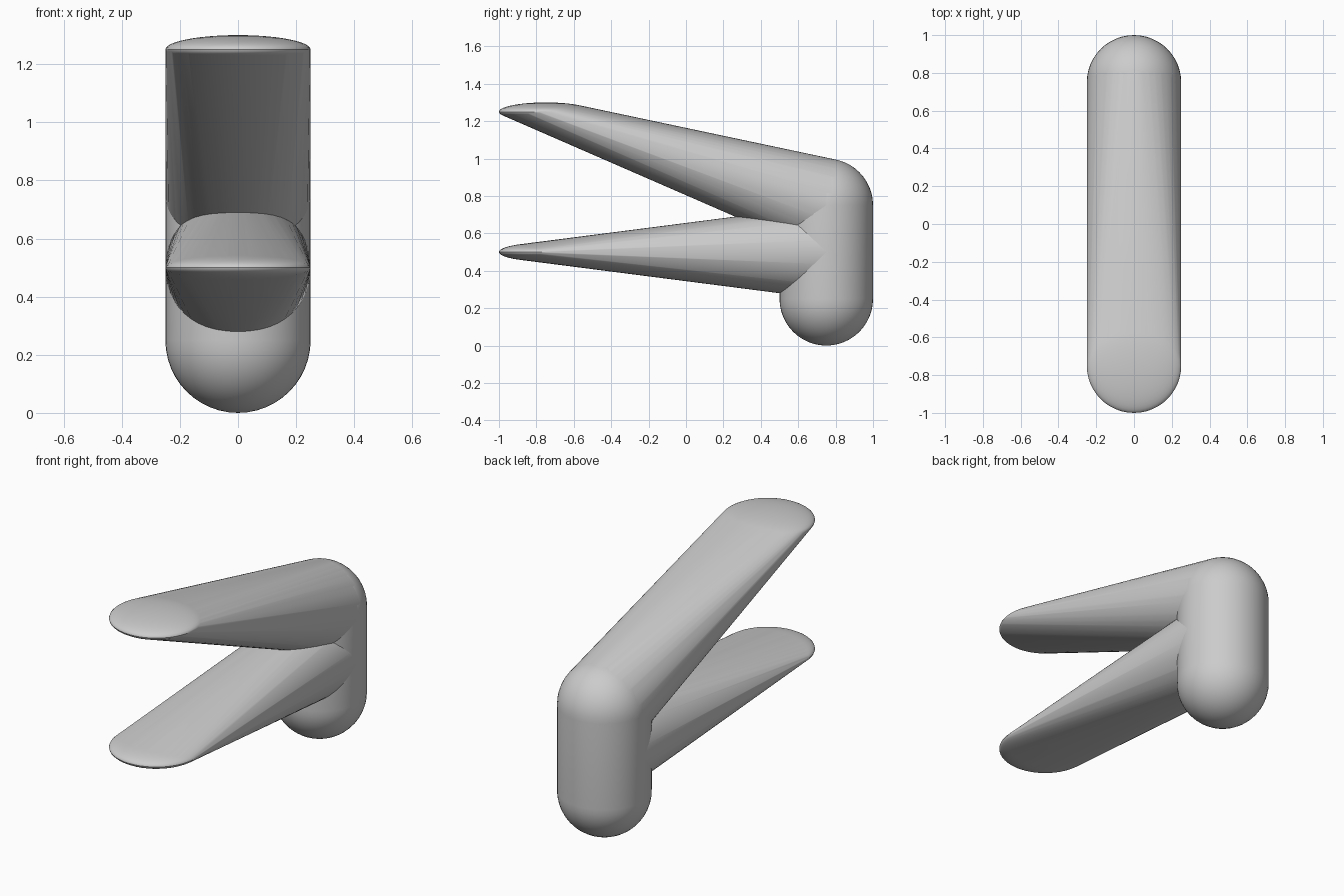
import bpy
import bmesh
import math
from mathutils import Matrix

cube = bpy.data.objects.get("Cube")
if cube:
    bpy.data.objects.remove(cube, do_unlink=True)

RADIUS = 0.25
BACK, FRONT = 0.75, -0.75

# Single flat colour
grey = bpy.data.materials.new("plain_grey")
grey.use_nodes = True
colour = (0.6, 0.6, 0.6, 1.0)
grey.diffuse_color = colour
grey.node_tree.nodes["Principled BSDF"].inputs["Base Color"].default_value = colour


def hulled_part(name, ends):
    """Stretch a skin around ellipsoids given as (y, z, half height)."""
    bm = bmesh.new()
    for y, z, half_height in ends:
        place = Matrix.Translation((0, y, z)) @ Matrix.Diagonal((RADIUS, RADIUS, half_height, 1))
        bmesh.ops.create_uvsphere(bm, u_segments=48, v_segments=24, radius=1, matrix=place)
    bmesh.ops.delete(bm, geom=bm.faces[:] + bm.edges[:], context='EDGES_FACES')
    hull = bmesh.ops.convex_hull(bm, input=bm.verts[:])
    inner = {v for v in hull["geom_interior"] if isinstance(v, bmesh.types.BMVert)}
    inner |= {v for v in bm.verts if not v.link_faces}
    bmesh.ops.delete(bm, geom=list(inner), context='VERTS')
    bmesh.ops.dissolve_limit(bm, angle_limit=math.radians(0.1),
                             verts=bm.verts[:], edges=bm.edges[:])
    bmesh.ops.recalc_face_normals(bm, faces=bm.faces[:])
    mesh = bpy.data.meshes.new(name)
    bm.to_mesh(mesh)
    bm.free()
    mesh.materials.append(grey)
    part = bpy.data.objects.new(name, mesh)
    bpy.context.collection.objects.link(part)
    bpy.ops.object.select_all(action='DESELECT')
    part.select_set(True)
    bpy.context.view_layer.objects.active = part
    bpy.ops.object.shade_smooth_by_angle(angle=math.radians(30))
    return part


# Upright capsule at the back
hulled_part("upright_post", [(BACK, 0.25, RADIUS), (BACK, 0.75, RADIUS)])

# Arms that taper from a round root to a flat tip
hulled_part("upper_arm", [(BACK, 0.75, RADIUS), (FRONT, 1.25, 0.05)])
hulled_part("lower_arm", [(BACK, 0.5, RADIUS), (FRONT, 0.5, 0.05)])
